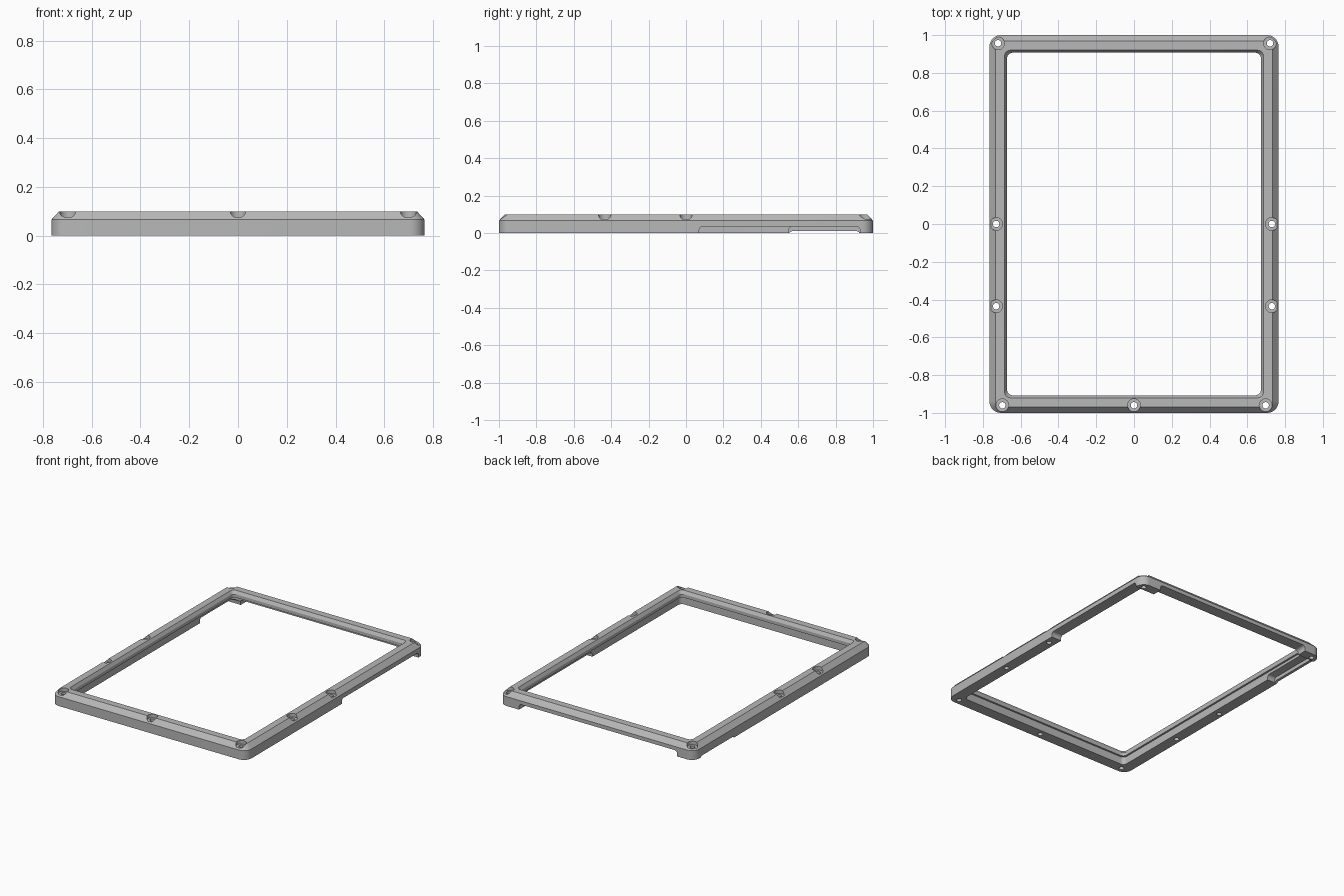
import bpy, bmesh, math

cube = bpy.data.objects.get("Cube")
if cube:
    bpy.data.objects.remove(cube)

HALF_X, HALF_Y, TOP = 0.765, 1.0, 0.1

grey = bpy.data.materials.new("mid grey")
grey.use_nodes = True
grey.diffuse_color = (0.48, 0.48, 0.48, 1)
grey.node_tree.nodes["Principled BSDF"].inputs["Base Color"].default_value = (0.48, 0.48, 0.48, 1)


def make_object(name, bm):
    bmesh.ops.recalc_face_normals(bm, faces=bm.faces)
    mesh = bpy.data.meshes.new(name)
    bm.to_mesh(mesh)
    bm.free()
    mesh.materials.append(grey)
    obj = bpy.data.objects.new(name, mesh)
    bpy.context.collection.objects.link(obj)
    return obj


def rounded_rect(hx, hy, r, steps=8):
    points = []
    for i, (sx, sy) in enumerate([(1, 1), (-1, 1), (-1, -1), (1, -1)]):
        for k in range(steps + 1):
            a = (i + k / steps) * math.pi / 2
            points.append((sx * (hx - r) + r * math.cos(a), sy * (hy - r) + r * math.sin(a)))
    return points


def bridge(bm, a, b):
    n = len(a)
    for i in range(n):
        bm.faces.new((a[i], a[(i + 1) % n], b[(i + 1) % n], b[i]))


def prism(name, outline, shift):
    """Extrude a closed outline of 3D points along a vector."""
    bm = bmesh.new()
    a = [bm.verts.new(p) for p in outline]
    b = [bm.verts.new([c + s for c, s in zip(p, shift)]) for p in outline]
    bridge(bm, a, b)
    bm.faces.new(a)
    bm.faces.new(b)
    return make_object(name, bm)


def slot_outline(lo, hi, top, r=0.02):
    """Slot profile with rounded upper corners, open below the frame."""
    pts = [(lo, -0.05), (hi, -0.05)]
    for centre, start in ((hi - r, 0), (lo + r, math.pi / 2)):
        for k in range(5):
            a = start + k * math.pi / 8
            pts.append((centre + r * math.cos(a), top - r + r * math.sin(a)))
    return pts


def x_slot(name, lo, hi, top, x0, x1):
    return prism(name, [(x0, y, z) for y, z in slot_outline(lo, hi, top)], (x1 - x0, 0, 0))


def cylinder(name, x, y, r, z0, z1):
    ring = [(x + r * math.cos(k * math.pi / 12), y + r * math.sin(k * math.pi / 12), z0)
            for k in range(24)]
    return prism(name, ring, (0, 0, z1 - z0))


# Frame: closed cross-section of (inset, height) swept round a rounded rectangle
section = [(0, 0), (0, 0.066), (0.031, TOP), (0.08, TOP), (0.093, 0.078),
           (0.093, 0.055), (0.08, 0.055), (0.08, 0)]
bm = bmesh.new()
rings = []
for inset, z in section:
    outline = rounded_rect(HALF_X - inset, HALF_Y - inset, max(0.06 - inset, 0.03))
    rings.append([bm.verts.new((x, y, z)) for x, y in outline])
for i, ring in enumerate(rings):
    bridge(bm, ring, rings[(i + 1) % len(rings)])
frame = make_object("bezel_frame", bm)

# Underside slots: right-hand edge, back edge, and recess behind the other edge
cutters = [
    x_slot("side_slot", 0.07, 0.93, 0.035, 0.6, 0.9),
    prism("back_slot", [(x, 0.85, z) for x, z in slot_outline(-0.63, 0.61, 0.04)], (0, 0.3, 0)),
    x_slot("inner_recess", 0.55, 0.93, 0.035, -0.745, -0.6),
    x_slot("skin_relief", 0.55, 0.93, 0.01, -0.9, -0.6),
]

# Screw holes with flat counterbores
holes = [(0, -0.96)]
for side in (-1, 1):
    holes += [(side * x, y) for x, y in
              ((0.72, 0.957), (0.73, 0), (0.73, -0.435), (0.697, -0.96))]
for x, y in holes:
    cutters.append(cylinder("counterbore", x, y, 0.034, 0.075, 0.2))
    cutters.append(cylinder("screw_hole", x, y, 0.017, -0.1, 0.15))

for cutter in cutters:
    cutter.hide_render = True
    mod = frame.modifiers.new(cutter.name, "BOOLEAN")
    mod.operation = "DIFFERENCE"
    mod.solver = "EXACT"
    mod.object = cutter

# Bake the cuts and drop the cutters
bpy.context.view_layer.update()
baked = bpy.data.meshes.new_from_object(
    frame.evaluated_get(bpy.context.evaluated_depsgraph_get()))
frame.modifiers.clear()
frame.data = baked
baked.materials.clear()
baked.materials.append(grey)
for poly in baked.polygons:
    poly.material_index = 0
for cutter in cutters:
    bpy.data.objects.remove(cutter)

bpy.ops.object.select_all(action="DESELECT")
frame.select_set(True)
bpy.context.view_layer.objects.active = frame
bpy.ops.object.shade_smooth_by_angle(angle=math.radians(30))
